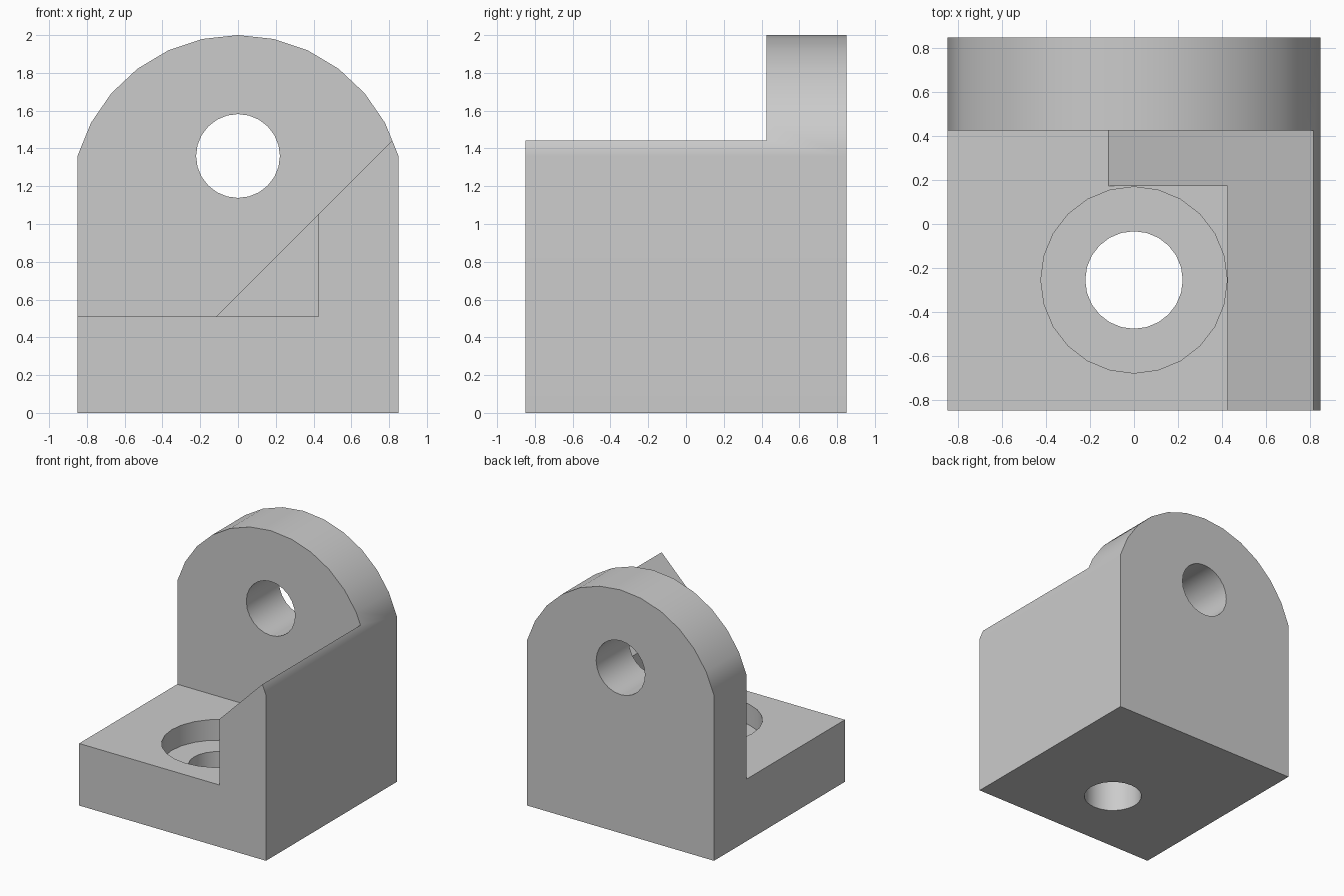
import bpy, bmesh, math

cube = bpy.data.objects.get("Cube")
if cube:
    bpy.data.objects.remove(cube, do_unlink=True)

HALF = 0.85          # half width and half depth
BASE_TOP = 0.51
WALL = 0.425         # inner face of the back plate and side wall
SHOULDER = 1.36      # where the rounded top begins
BORE_Y = -0.255
HOLE_R = 0.222

grey = bpy.data.materials.new("plain grey")
grey.use_nodes = True
grey.diffuse_color = (0.6, 0.6, 0.6, 1)
grey.node_tree.nodes["Principled BSDF"].inputs["Base Color"].default_value = (0.6, 0.6, 0.6, 1)


def prism(name, profile, y0, y1):
    """Extrude an (x, z) outline from y0 to y1."""
    bm = bmesh.new()
    face = bm.faces.new([bm.verts.new((x, y0, z)) for x, z in profile])
    moved = bmesh.ops.extrude_face_region(bm, geom=[face])["geom"]
    bmesh.ops.translate(bm, vec=(0, y1 - y0, 0),
                        verts=[v for v in moved if isinstance(v, bmesh.types.BMVert)])
    bmesh.ops.recalc_face_normals(bm, faces=bm.faces)
    mesh = bpy.data.meshes.new(name)
    bm.to_mesh(mesh)
    bm.free()
    mesh.materials.append(grey)
    obj = bpy.data.objects.new(name, mesh)
    bpy.context.collection.objects.link(obj)
    return obj


def cylinder(name, radius, depth, location, rotation=(0, 0, 0)):
    bpy.ops.mesh.primitive_cylinder_add(vertices=24, radius=radius, depth=depth,
                                        location=location, rotation=rotation)
    obj = bpy.context.object
    obj.name = name
    obj.data.materials.append(grey)
    return obj


# Solid block with a rounded top
rise = 2 - SHOULDER
radius = (HALF ** 2 + rise ** 2) / (2 * rise)
sweep = math.asin(HALF / radius)
angles = [sweep * (1 - i / 6) for i in range(13)]
arch = [(radius * math.sin(a), 2 - radius + radius * math.cos(a)) for a in angles]
bracket = prism("corner_bracket", [(-HALF, 0), (HALF, 0)] + arch, -HALF, HALF)

# Cutters: sloped space, square pocket, counterbore, base hole, back plate hole
slope_foot = -0.115
cutters = [
    prism("slope_cutter", [(-1, BASE_TOP), (slope_foot, BASE_TOP),
                           (slope_foot + 2, BASE_TOP + 2), (-1, BASE_TOP + 2)], -1, WALL),
    prism("pocket_cutter", [(-1, BASE_TOP), (WALL, BASE_TOP), (WALL, 2.2), (-1, 2.2)], -1, 0.172),
    cylinder("counterbore_cutter", 0.424, 0.3, (0, BORE_Y, 0.49)),
    cylinder("base_hole_cutter", HOLE_R, 1, (0, BORE_Y, 0.2)),
    cylinder("back_hole_cutter", HOLE_R, 1, (0, HALF, SHOULDER), (math.pi / 2, 0, 0)),
]

bpy.ops.object.select_all(action='DESELECT')
bracket.select_set(True)
bpy.context.view_layer.objects.active = bracket
for cutter in cutters:
    cutter.hide_render = True
    mod = bracket.modifiers.new(cutter.name, 'BOOLEAN')
    mod.operation = 'DIFFERENCE'
    mod.solver = 'EXACT'
    mod.object = cutter
    bpy.ops.object.modifier_apply(modifier=mod.name)
    bpy.data.objects.remove(cutter, do_unlink=True)

# Smooth curved walls, crisp corners, flat large faces
bpy.ops.object.shade_smooth_by_angle(angle=math.radians(30))
weighted = bracket.modifiers.new("flat_large_faces", 'WEIGHTED_NORMAL')
weighted.keep_sharp = True
